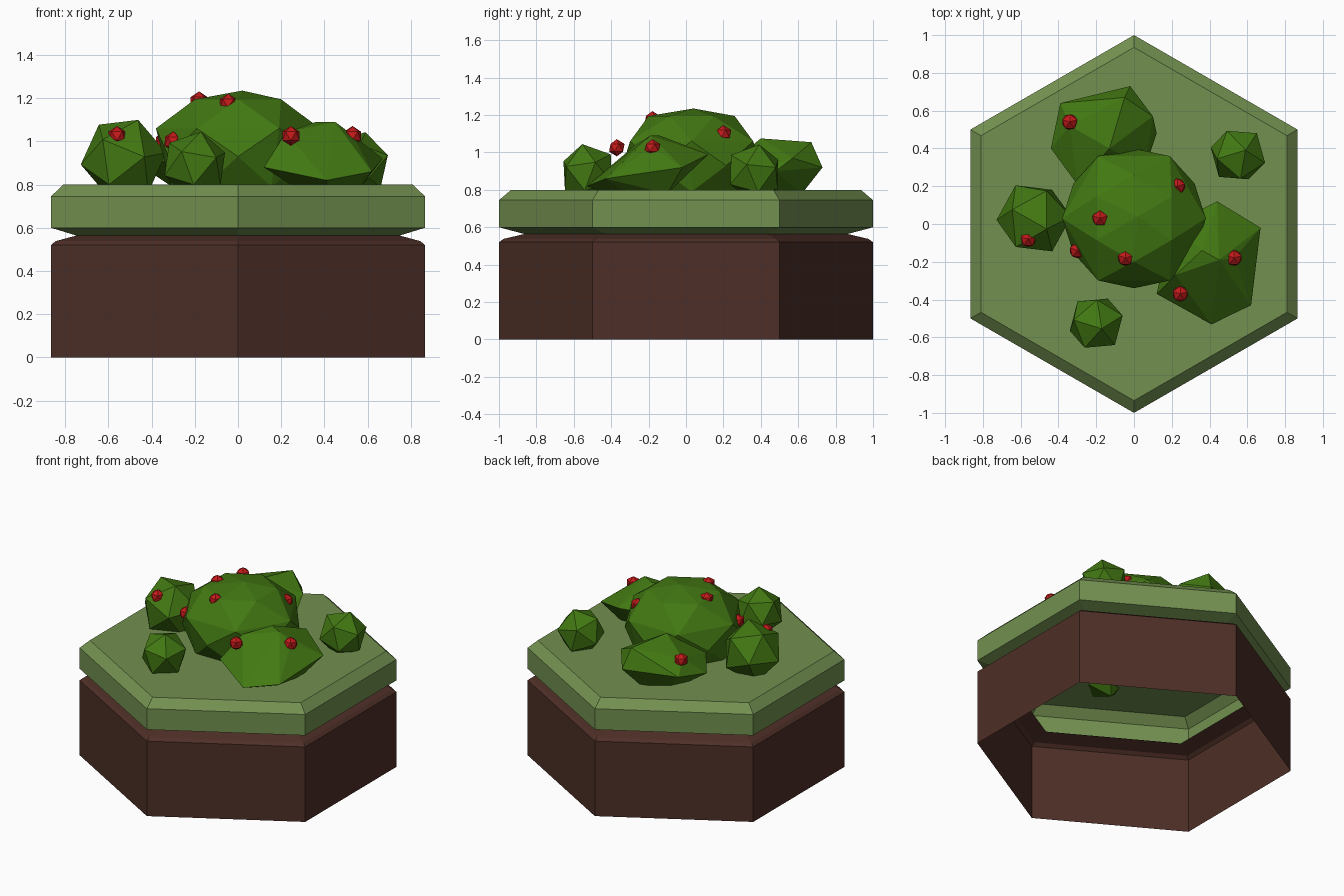
import bpy, bmesh, math
from mathutils import Vector, Euler

if "Cube" in bpy.data.objects:
    bpy.data.objects.remove(bpy.data.objects["Cube"])


def material(name, rgb):
    m = bpy.data.materials.new(name)
    m.diffuse_color = (*rgb, 1)
    m.use_nodes = True
    m.node_tree.nodes["Principled BSDF"].inputs["Base Color"].default_value = m.diffuse_color
    return m


SOIL = material("soil", (0.075, 0.028, 0.02))
GRASS = material("grass", (0.17, 0.28, 0.08))
LEAF = material("leaf", (0.055, 0.19, 0.006))
BERRY = material("berry_red", (0.55, 0.01, 0.01))


def finish(name, bm, mat):
    bmesh.ops.recalc_face_normals(bm, faces=bm.faces)
    me = bpy.data.meshes.new(name)
    bm.to_mesh(me)
    bm.free()
    me.materials.append(mat)
    ob = bpy.data.objects.new(name, me)
    bpy.context.collection.objects.link(ob)
    return ob


def hex_ring(r, z, cx=0, cy=0, start=90):
    return [(cx + r * math.cos(math.radians(start + 60 * i)),
             cy + r * math.sin(math.radians(start + 60 * i)), z) for i in range(6)]


def hex_shell(name, profile, mat, cap):
    # stacked hexagons joined into an open shell, optionally closed on top
    bm = bmesh.new()
    rings = [[bm.verts.new(p) for p in hex_ring(r, z)] for r, z in profile]
    for a, b in zip(rings, rings[1:]):
        for i in range(6):
            j = (i + 1) % 6
            bm.faces.new((a[i], a[j], b[j], b[i]))
    if cap:
        bm.faces.new(rings[-1])
    ob = finish(name, bm, mat)
    # outward normals for the open shell
    me = ob.data
    if me.polygons[0].normal.dot(Vector((*me.polygons[0].center.xy, 0))) < 0 and not cap:
        me.flip_normals()
    return ob


def hull(name, points, mat):
    bm = bmesh.new()
    for p in points:
        bm.verts.new(p)
    res = bmesh.ops.convex_hull(bm, input=bm.verts)
    loose = [v for v in bm.verts if not v.link_faces]
    bmesh.ops.delete(bm, geom=loose, context='VERTS')
    return finish(name, bm, mat)


def ball(name, loc, r, rot, mat):
    bm = bmesh.new()
    bmesh.ops.create_icosphere(bm, subdivisions=1, radius=r)
    bm.transform(Euler(rot).to_matrix().to_4x4())
    bmesh.ops.translate(bm, verts=bm.verts, vec=loc)
    return finish(name, bm, mat)


# Hollow soil base and grass cap
hex_shell("soil_base", [(1, 0), (1, 0.52), (0.975, 0.538), (0.86, 0.565)], SOIL, False)
hex_shell("grass_cap", [(0.86, 0.563), (1, 0.6), (1, 0.745), (0.935, 0.8)], GRASS, True)

# Large domed bush in the middle
cx, cy = 0.0, 0.03
hull("centre_bush",
     [(0.02, 0.04, 1.235), (cx, cy, 0.72)]
     + hex_ring(0.23, 1.195, cx, cy, 30)
     + hex_ring(0.38, 1.06, cx, cy, 0)
     + hex_ring(0.37, 0.93, cx, cy, 30)
     + hex_ring(0.31, 0.79, cx, cy, 0), LEAF)

# Irregular bushes beside and behind it
hull("right_bush", [
    (0.36, -0.14, 1.09), (0.45, -0.19, 1.09), (0.44, 0.12, 0.99), (0.67, -0.02, 0.92),
    (0.62, -0.43, 0.86), (0.41, -0.53, 0.82), (0.12, -0.37, 0.88), (0.2, 0.0, 0.95),
    (0.22, -0.27, 1.04), (0.53, -0.18, 1.03), (0.56, -0.1, 0.78), (0.4, -0.2, 0.7)], LEAF)
hull("back_bush", [
    (-0.39, 0.64, 0.93), (-0.02, 0.73, 0.92), (0.1, 0.57, 0.97), (0.12, 0.48, 0.9),
    (0.06, 0.3, 0.88), (-0.3, 0.21, 0.92), (-0.44, 0.4, 0.88), (-0.13, 0.4, 1.075),
    (-0.05, 0.67, 1.055), (-0.34, 0.52, 1.0), (-0.1, 0.62, 0.78), (-0.17, 0.45, 0.7)], LEAF)

# Small round bushes
ball("left_bush", (-0.53, 0.03, 0.92), 0.2, (0.35, 0.3, 0.2), LEAF)
ball("front_small_bush", (-0.2, -0.525, 0.895), 0.155, (0.25, 0.1, 0.4), LEAF)
ball("back_small_bush", (0.55, 0.365, 0.895), 0.155, (0.1, 0.3, 0.9), LEAF)

# Berries
for i, p in enumerate([(-0.56, -0.08, 1.025), (-0.3, -0.14, 1.0), (-0.18, 0.03, 1.185),
                       (-0.045, -0.18, 1.175), (0.245, -0.37, 1.025), (0.53, -0.18, 1.025),
                       (0.23, 0.2, 1.1), (-0.34, 0.54, 1.0)]):
    ball("berry_%d" % (i + 1), p, 0.046, (0, 0, 0.3), BERRY)
